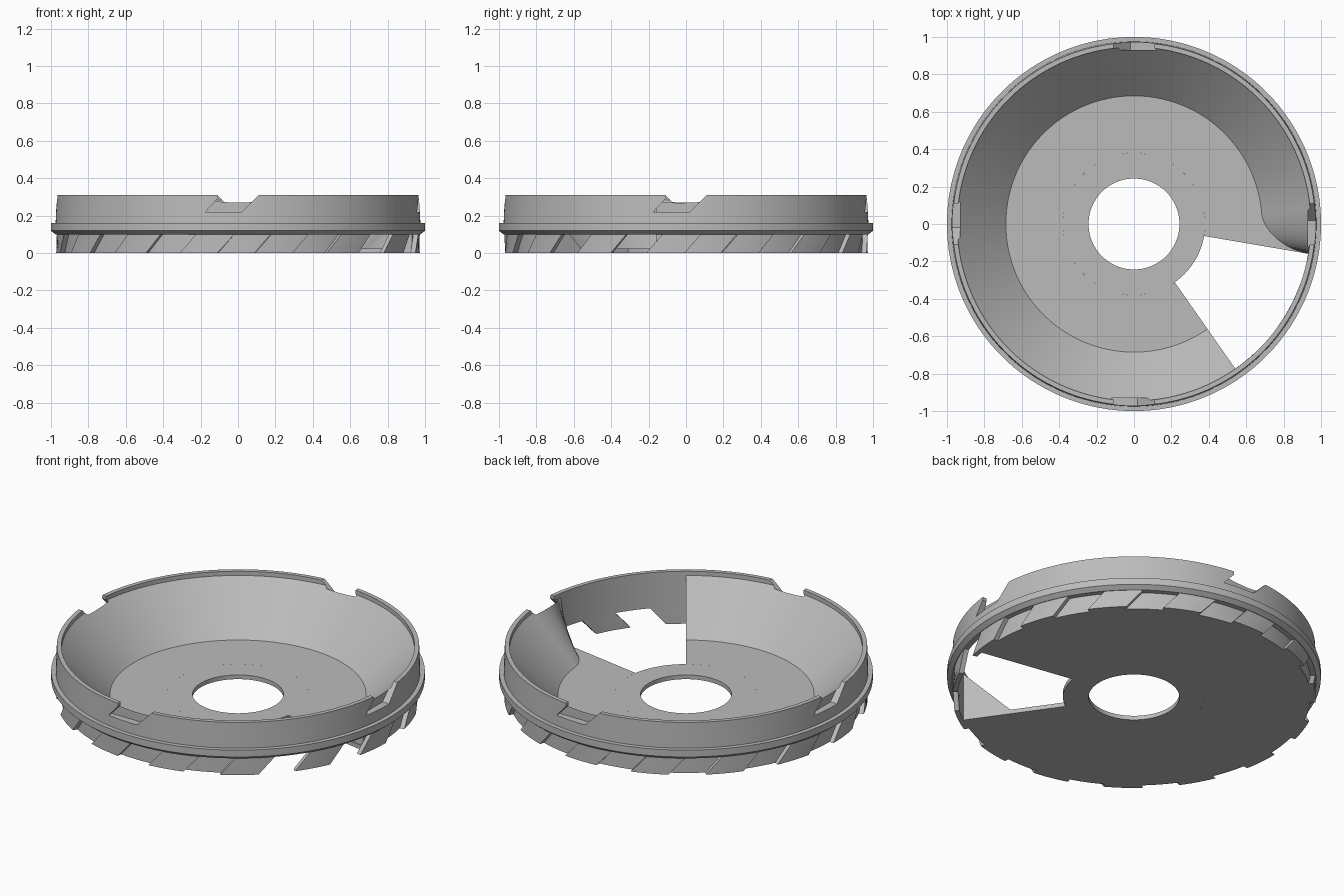
import bpy, bmesh
from math import radians, sin, cos, sqrt

if "Cube" in bpy.data.objects:
    bpy.data.objects.remove(bpy.data.objects["Cube"], do_unlink=True)

# Single matte grey
grey = bpy.data.materials.new("plain grey")
grey.use_nodes = True
colour = (0.5, 0.5, 0.5, 1)
grey.diffuse_color = colour
grey.node_tree.nodes["Principled BSDF"].inputs["Base Color"].default_value = colour


def finish(name, bm):
    bmesh.ops.recalc_face_normals(bm, faces=bm.faces)
    mesh = bpy.data.meshes.new(name)
    bm.to_mesh(mesh)
    bm.free()
    mesh.materials.append(grey)
    ob = bpy.data.objects.new(name, mesh)
    bpy.context.collection.objects.link(ob)
    return ob


def sweep(bm, section, start, end, steps):
    """Sweep a closed section of (radius, z, angle shift) about the z axis."""
    full = end - start >= 360
    rings = []
    for i in range(steps if full else steps + 1):
        angle = start + (end - start) * i / steps
        ring = []
        for r, z, shift in section(angle):
            a = radians(angle + shift)
            ring.append(bm.verts.new((r * cos(a), r * sin(a), z)))
        rings.append(ring)
    n = len(rings[0])
    pairs = list(zip(rings, rings[1:]))
    if full:
        pairs.append((rings[-1], rings[0]))
    else:
        bm.faces.new(rings[0])
        bm.faces.new(rings[-1])
    for a, b in pairs:
        for j in range(n):
            k = (j + 1) % n
            bm.faces.new((a[j], a[k], b[k], b[j]))


INNER, OUTER = 0.945, 0.972
FLOOR, BAND, TOP = 0.025, 0.10, 0.31
CUT_START, CUT_END = -55, -9.7

# Outer wall with chamfered flange
wall_profile = [(INNER, BAND, 0), (0.975, BAND, 0), (1, 0.12, 0), (1, 0.16, 0),
                (0.975, 0.16, 0), (0.97, TOP, 0), (INNER, TOP, 0)]
bm = bmesh.new()
sweep(bm, lambda a: wall_profile, 0, 360, 180)
wall = finish("outer_wall", bm)


# Floor and sloping funnel, with a scooped end beside the open sector
def dish_section(angle):
    t = min(1, max(0, (5 - angle) / (5 - CUT_END)))
    foot = 0.685 + 0.255 * (1 - sqrt(1 - t * t))
    return [(0.38, 0, 0), (INNER, 0, 0), (INNER, 0.285, 0),
            (foot, FLOOR, 0), (0.38, FLOOR, 0)]


bm = bmesh.new()
sweep(bm, dish_section, CUT_END, 360 + CUT_START, 630)
dish = finish("funnel_dish", bm)

# Floor ring around the central hole
bm = bmesh.new()
hub_profile = [(0.243, 0, 0), (0.38, 0, 0), (0.38, FLOOR, 0), (0.243, FLOOR, 0)]
sweep(bm, lambda a: hub_profile, 0, 360, 120)
hub = finish("hub_ring", bm)

# Slanted teeth around the lower band
lean = 5.3
tooth_profile = [(INNER, 0, 0), (OUTER, 0, 0), (OUTER, BAND, lean), (INNER, BAND, lean)]
bm = bmesh.new()
for i in range(15):
    start = -84.7 + 24 * i
    sweep(bm, lambda a: tooth_profile, start, start + 12.2, 6)
teeth = finish("slanted_teeth", bm)

# Four hooked notches in the rim
notch_profile = [(-0.11, 0.4), (-0.11, 0.29), (-0.175, 0.22),
                 (0.02, 0.22), (0.11, TOP), (0.11, 0.4)]
bm = bmesh.new()
for i in range(4):
    a = radians(90 * i)
    ends = [[bm.verts.new((r * cos(a) - t * sin(a), r * sin(a) + t * cos(a), z))
             for t, z in notch_profile] for r in (0.93, 1.1)]
    for ring in ends:
        bm.faces.new(ring)
    for j in range(len(notch_profile)):
        k = (j + 1) % len(notch_profile)
        bm.faces.new((ends[0][j], ends[0][k], ends[1][k], ends[1][j]))
cutter = finish("notch_cutter", bm)
cutter.hide_render = True

for ob in (wall, dish):
    mod = ob.modifiers.new("notches", "BOOLEAN")
    mod.operation = "DIFFERENCE"
    mod.solver = "EXACT"
    mod.object = cutter
    bpy.ops.object.select_all(action="DESELECT")
    ob.select_set(True)
    bpy.context.view_layer.objects.active = ob
    bpy.ops.object.modifier_apply(modifier=mod.name)
bpy.data.objects.remove(cutter, do_unlink=True)

# Smooth round surfaces while keeping edges crisp
bpy.ops.object.select_all(action="DESELECT")
for ob in (wall, dish, hub, teeth):
    ob.select_set(True)
bpy.context.view_layer.objects.active = wall
bpy.ops.object.shade_smooth_by_angle(angle=radians(25))
